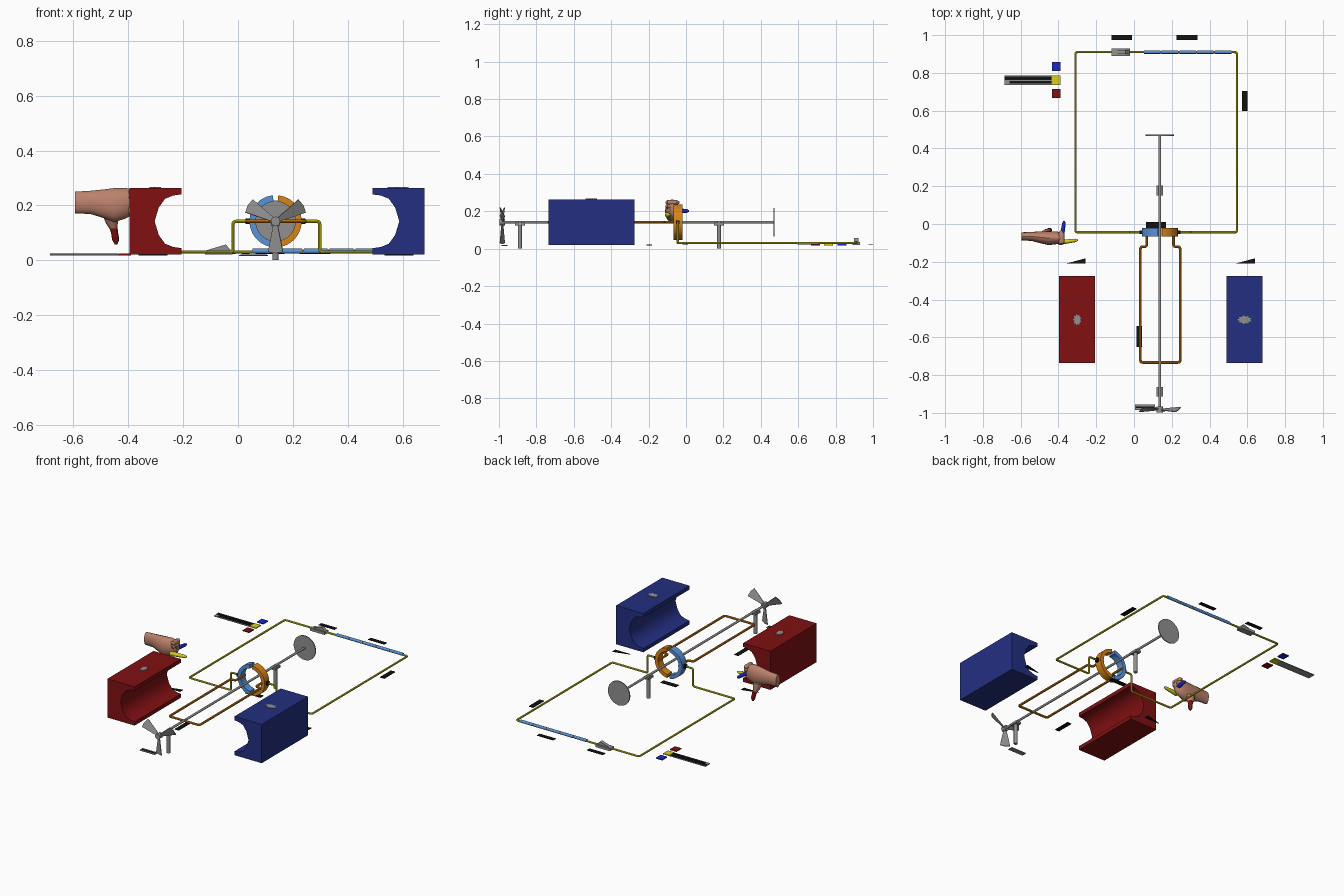
import bpy
from math import sin, cos, pi, radians
from mathutils import Matrix, Vector

cube = bpy.data.objects.get("Cube")
if cube:
    bpy.data.objects.remove(cube, do_unlink=True)


def material(name, r, g, b):
    m = bpy.data.materials.new(name)
    m.use_nodes = True
    m.diffuse_color = (r, g, b, 1)
    m.node_tree.nodes["Principled BSDF"].inputs["Base Color"].default_value = (r, g, b, 1)
    return m


RED = material("dark red", .22, .005, .006)
NAVY = material("navy blue", .017, .028, .22)
SKY = material("sky blue", .1, .29, .68)
ORANGE = material("orange", .68, .23, .01)
YELLOW = material("yellow", .68, .62, .015)
GREY = material("grey", .28, .28, .28)
BLACK = material("black", .006, .006, .006)
SKIN = material("skin", .5, .22, .15)
BLUE = material("bright blue", .01, .02, .6)

AX, AZ = .137, .142      # shaft axis
FLOOR = .03              # height of the outer circuit


def mesh(name, verts, faces, mat):
    me = bpy.data.meshes.new(name)
    me.from_pydata([tuple(v) for v in verts], [], faces)
    me.materials.append(mat)
    ob = bpy.data.objects.new(name, me)
    bpy.context.collection.objects.link(ob)
    return ob


def skin_rings(name, rings, mat):
    """Join equal rings of points into a closed body."""
    n = len(rings[0])
    faces = [(a * n + i, a * n + (i + 1) % n, (a + 1) * n + (i + 1) % n, (a + 1) * n + i)
             for a in range(len(rings) - 1) for i in range(n)]
    faces += [tuple(reversed(range(n))), tuple(range((len(rings) - 1) * n, len(rings) * n))]
    ob = mesh(name, [p for r in rings for p in r], faces, mat)
    bpy.context.view_layer.objects.active = ob
    bpy.ops.object.select_all(action='DESELECT')
    ob.select_set(True)
    bpy.ops.object.mode_set(mode='EDIT')
    bpy.ops.mesh.select_all(action='SELECT')
    bpy.ops.mesh.normals_make_consistent(inside=False)
    bpy.ops.object.mode_set(mode='OBJECT')
    return ob


def prism(name, outline, lo, hi, mat, axis='y'):
    """Extrude an outline (x,z along y, or x,y along z)."""
    def place(a, b, h):
        return (a, h, b) if axis == 'y' else (a, b, h)
    return skin_rings(name, [[place(a, b, h) for a, b in outline] for h in (lo, hi)], mat)


def box(name, x0, x1, y0, y1, z0, z1, mat):
    return prism(name, [(x0, y0), (x1, y0), (x1, y1), (x0, y1)], z0, z1, mat, 'z')


def loft(name, axis, stations, mat, n=16):
    """Ellipses across a main axis: (x, y, z, first radius, second radius)."""
    u, v = [i for i in range(3) if i != axis]
    rings = []
    for x, y, z, ru, rv in stations:
        ring = []
        for i in range(n):
            p = [x, y, z]
            p[u] += ru * cos(2 * pi * i / n)
            p[v] += rv * sin(2 * pi * i / n)
            ring.append(p)
        rings.append(ring)
    return skin_rings(name, rings, mat)


def rod(name, axis, start, length, r, mat, n=16):
    end = list(start)
    end[axis] += length
    return loft(name, axis, [(*start, r, r), (*end, r, r)], mat, n)


def tube(name, points, r, mat, bend=.012):
    """Round wire along a path with softly rounded corners."""
    pts = [Vector(p) for p in points]
    path = [pts[0]]
    for a, b, c in zip(pts, pts[1:], pts[2:]):
        p, q = b + (a - b).normalized() * bend, b + (c - b).normalized() * bend
        path += [p * (1 - t) ** 2 + b * 2 * t * (1 - t) + q * t * t for t in (0, .25, .5, .75, 1)]
    path.append(pts[-1])
    cu = bpy.data.curves.new(name, 'CURVE')
    cu.dimensions = '3D'
    cu.bevel_depth, cu.bevel_resolution, cu.use_fill_caps = r, 2, True
    sp = cu.splines.new('POLY')
    sp.points.add(len(path) - 1)
    for s, p in zip(sp.points, path):
        s.co = (*p, 1)
    cu.materials.append(mat)
    ob = bpy.data.objects.new(name, cu)
    bpy.context.collection.objects.link(ob)
    bpy.ops.object.select_all(action='DESELECT')
    ob.select_set(True)
    bpy.context.view_layer.objects.active = ob
    bpy.ops.object.convert(target='MESH')


# Two magnets with hollowed pole faces, each with a ragged grey marker on top
half = [(0, .098), (.03, .094), (.06, .082), (.083, .05)]
notch = half + [(.098, 0)] + [(d, -h) for d, h in reversed(half)]
for side, mat, name in ((-1, RED, "red"), (1, NAVY, "blue")):
    cx = .142
    shape = [(.538, .122), (.348, .122)] + [(.348 + d, h) for d, h in notch]
    shape += [(.348, -.122), (.538, -.122)]
    prism(name + "_magnet", [(cx + side * d, AZ + h) for d, h in shape], -.735, -.275, mat)
    rx, ry = (.022, .032) if side < 0 else (.04, .024)
    blob = [(cx + side * .443 + rx * k * cos(a), -.507 + ry * k * sin(a))
            for i in range(18) for a in [i * pi / 9] for k in [1 if i % 2 else .7]]
    prism(name + "_magnet_marker", blob, .262, .267, GREY, 'z')

# Split ring in two halves, with brushes
for name, start, mat in (("left", 276, ORANGE), ("right", 96, SKY)):
    arc = [radians(start + 168 * i / 24) for i in range(25)]
    outline = [(AX + .095 * cos(a), AZ + .095 * sin(a)) for a in arc]
    outline += [(AX + .072 * cos(a), AZ + .072 * sin(a)) for a in reversed(arc)]
    prism(name + "_split_ring", outline, -.066, -.02, mat)
for s in (-1, 1):
    x = AX + s * .1
    box("brush", x - .009, x + .009, -.054, -.034, AZ - .01, AZ + .01, BLACK)

# Rotating coil
tube("coil", [(.067, -.025, AZ), (.067, -.12, AZ), (.034, -.12, AZ), (.034, -.733, AZ),
              (.244, -.733, AZ), (.244, -.12, AZ), (.209, -.12, AZ), (.209, -.025, AZ)], .007, ORANGE)

# Outer circuit wire
tube("circuit_wire", [(.04, -.044, AZ), (-.018, -.044, AZ), (-.018, -.044, FLOOR), (-.31, -.044, FLOOR),
                      (-.31, .91, FLOOR), (.545, .91, FLOOR), (.545, -.044, FLOOR),
                      (.298, -.044, FLOOR), (.298, -.044, AZ), (.235, -.044, AZ)], .006, YELLOW)

# Row of blue sleeves on the wire with small orange joints
for i in range(5):
    x = .052 + i * .094
    rod("wire_sleeve", 0, (x, .91, .033), .087, .009, SKY)
    if i:
        rod("sleeve_joint", 0, (x - .007, .91, .033), .007, .007, ORANGE, 10)

# Switch
box("switch_base", -.12, -.02, .89, .93, .02, .036, GREY)
prism("switch_lever", [(-.115, .036), (-.025, .036), (-.045, .057)], .899, .921, GREY)

# Shaft, end disk and bearing posts
rod("shaft", 1, (AX, -.985, AZ), 1.455, .007, GREY)
rod("end_disk", 1, (AX, .467, AZ), .006, .076, GREY, 40)
for y in (-.888, .177):
    rod("post", 2, (AX, y, 0), AZ, .011, GREY)
    box("post_head", AX - .017, AX + .017, y - .026, y + .026, .125, .139, GREY)

# Propeller
rod("propeller_hub", 1, (AX, -.997, AZ), .03, .017, GREY)
for deg in (30, 150, 270):
    blade = prism("propeller_blade", [(.01, -.008), (.112, -.03), (.117, 0), (.112, .03), (.01, .008)],
                  -.002, .002, GREY)
    blade.matrix_world = (Matrix.Translation((AX, -.982, AZ)) @ Matrix.Rotation(-radians(deg), 4, 'Y')
                          @ Matrix.Rotation(radians(25), 4, 'X'))

# Hand: palm, thumb, two pointing fingers and two curled fingers
loft("palm", 0, [(-.595, -.065, .21, .021, .04), (-.54, -.066, .211, .024, .042),
                 (-.5, -.07, .207, .031, .05), (-.45, -.075, .201, .037, .062),
                 (-.41, -.073, .208, .034, .056), (-.38, -.073, .212, .027, .044),
                 (-.368, -.073, .212, .012, .024)], SKIN)
loft("thumb_base", 2, [(-.465, -.055, .17, .03, .025), (-.46, -.045, .135, .022, .02),
                       (-.455, -.04, .115, .014, .015)], SKIN)
loft("thumb", 2, [(-.456, -.04, .125, .016, .015), (-.45, -.035, .1, .013, .013),
                  (-.446, -.032, .075, .013, .012), (-.445, -.031, .058, .005, .005)], RED)
loft("forefinger", 0, [(-.4, -.098, .18, .014, .015), (-.35, -.092, .18, .011, .012),
                       (-.31, -.087, .18, .009, .009), (-.297, -.085, .18, .004, .004)], YELLOW)
loft("middle_finger", 1, [(-.385, -.075, .205, .013, .014), (-.376, -.03, .203, .011, .012),
                          (-.371, .005, .202, .009, .01), (-.37, .016, .202, .004, .004)], BLUE)
for z in (.228, .247):
    loft("curled_finger", 1, [(-.385, -.11, z, .005, .005), (-.384, -.1, z, .015, .013),
                              (-.384, -.05, z, .015, .013), (-.387, -.034, z, .005, .005)], SKIN)

# Thin floor plates
for x0, x1, y0, y1 in ((-.12, -.01, .975, 1), (.225, .337, .975, 1), (.572, .602, .597, .705),
                       (.014, .042, -.65, -.54), (.064, .17, -.02, .01)):
    box("floor_plate", x0, x1, y0, y1, .022, .026, BLACK)
for x in (-.362, .535):
    prism("wedge_plate", [(x, -.21), (x + .105, -.21), (x + .105, -.182)], .018, .022, BLACK, 'z')
box("propeller_plate", .004, .11, -.986, -.955, .015, .019, GREY)
box("propeller_plate_band", .01, .105, -.975, -.966, .018, .021, BLACK)

# Colour key: striped strip and three swatches
box("key_strip", -.685, -.435, .737, .786, .018, .022, GREY)
for x0, y0, y1 in ((-.685, .762, .781), (-.66, .744, .758)):
    box("key_band", x0, -.437, y0, y1, .021, .024, BLACK)
for y, mat in ((.833, BLUE), (.761, YELLOW), (.692, RED)):
    box("key_swatch", -.435, -.39, y - .024, y + .024, .018, .024, mat)

# Smooth round parts, keep edges sharp
bpy.ops.object.select_all(action='DESELECT')
for ob in bpy.context.collection.objects:
    if ob.type == 'MESH':
        ob.select_set(True)
        bpy.context.view_layer.objects.active = ob
bpy.ops.object.shade_smooth_by_angle(angle=radians(35))
